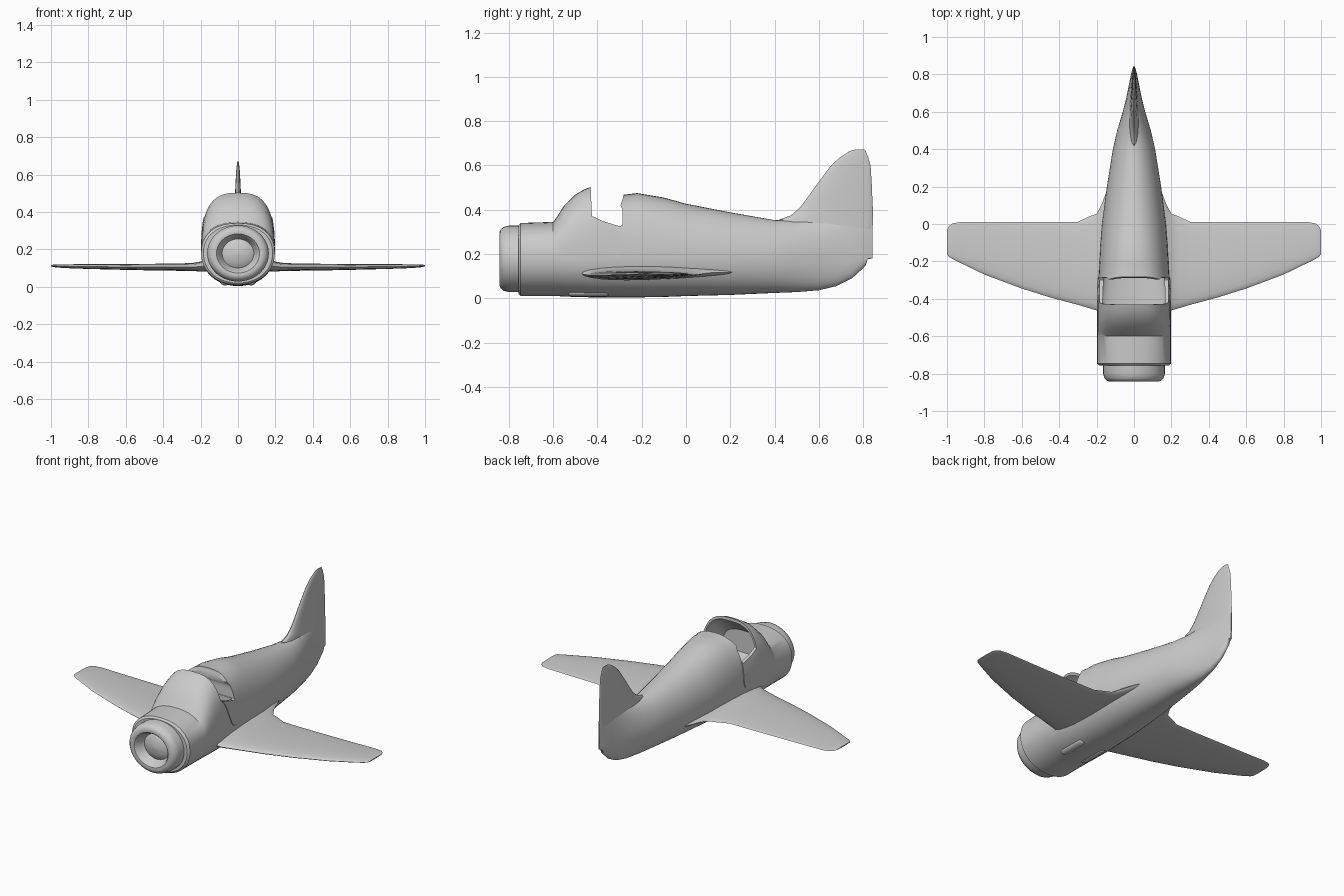
import bpy
import bmesh
from math import sin, cos, pi, copysign

if "Cube" in bpy.data.objects:
    bpy.data.objects.remove(bpy.data.objects["Cube"])

grey = bpy.data.materials.new("plain grey")
grey.use_nodes = True
grey.diffuse_color = (0.6, 0.6, 0.6, 1)
grey.node_tree.nodes["Principled BSDF"].inputs["Base Color"].default_value = (0.6, 0.6, 0.6, 1)


def loft(name, rings):
    """Skin a row of equal-length point rings and cap both ends."""
    bm = bmesh.new()
    rows = [[bm.verts.new(p) for p in ring] for ring in rings]
    for a, b in zip(rows, rows[1:]):
        for i in range(len(a)):
            j = (i + 1) % len(a)
            bm.faces.new((a[i], a[j], b[j], b[i]))
    bm.faces.new(rows[0])
    bm.faces.new(rows[-1][::-1])
    bmesh.ops.recalc_face_normals(bm, faces=bm.faces)
    mesh = bpy.data.meshes.new(name)
    bm.to_mesh(mesh)
    bm.free()
    mesh.materials.append(grey)
    obj = bpy.data.objects.new(name, mesh)
    bpy.context.collection.objects.link(obj)
    return obj


def body_ring(y, width, low, high, power, mid=None, grow=0.0, count=48):
    """Rounded cross-section whose top half can be squarer than the bottom."""
    mid = min(0.18, (low + high) / 2 + 0.02) if mid is None else mid
    ring = []
    for i in range(count):
        c, s = cos(2 * pi * i / count), sin(2 * pi * i / count)
        e = 2 / (power if s > 0 else 2.1)
        height = (high - mid if s > 0 else mid - low) + grow
        ring.append((copysign(abs(c) ** e, c) * (width + grow), y,
                     mid + copysign(abs(s) ** e, s) * height))
    return ring


def foil(lead, trail, half, count=24):
    """Thin symmetric section as (chord position, thickness offset) pairs."""
    pts = []
    for i in range(count):
        a = 2 * pi * i / count
        t = (1 - cos(a)) / 2
        pts.append((lead + (trail - lead) * t, half * sin(a) * (1.25 - 0.6 * t)))
    return pts


def prism(name, outline):
    return loft(name, [[(x, y, z) for y, z in outline] for x in (-0.4, 0.4)])


def boolean(obj, cutter, operation):
    mod = obj.modifiers.new("cut", "BOOLEAN")
    mod.object, mod.operation, mod.solver = cutter, operation, "EXACT"
    bpy.context.view_layer.objects.active = obj
    bpy.ops.object.modifier_apply(modifier=mod.name)


def smooth(obj, angle=0.6):
    bpy.ops.object.select_all(action="DESELECT")
    obj.select_set(True)
    bpy.context.view_layer.objects.active = obj
    bpy.ops.object.shade_smooth_by_angle(angle=angle)


# Fuselage with windscreen hump: y, half width, bottom, top, squareness
stations = [
    (-0.757, 0.185, 0.02, 0.33, 2.2), (-0.747, 0.197, 0.01, 0.34, 2.3),
    (-0.60, 0.197, 0.01, 0.345, 2.4), (-0.585, 0.197, 0.01, 0.365, 2.5),
    (-0.55, 0.197, 0.008, 0.42, 2.7), (-0.50, 0.197, 0.006, 0.468, 2.8),
    (-0.46, 0.197, 0.005, 0.492, 2.8), (-0.42, 0.197, 0.004, 0.507, 2.8),
    (-0.28, 0.19, 0.004, 0.468, 2.6), (-0.22, 0.187, 0.004, 0.475, 2.4),
    (-0.10, 0.18, 0.006, 0.455, 2.2), (0.0, 0.172, 0.01, 0.427, 2.1),
    (0.20, 0.145, 0.015, 0.388, 2.0), (0.40, 0.113, 0.024, 0.353, 2.0),
    (0.50, 0.09, 0.028, 0.35, 1.9), (0.60, 0.06, 0.036, 0.36, 1.8),
    (0.68, 0.04, 0.055, 0.37, 1.8), (0.75, 0.026, 0.09, 0.38, 1.8),
    (0.81, 0.014, 0.145, 0.39, 1.8), (0.842, 0.004, 0.24, 0.40, 1.8)]
fuselage = loft("fuselage", [body_ring(*s) for s in stations])
door = loft("cockpit_side_panel", [body_ring(*s, grow=0.004) for s in stations])

# Cockpit opening, cavity and side panel outline
opening = prism("opening_cutter", [
    (-0.435, 0.6), (-0.425, 0.37), (-0.38, 0.35), (-0.30, 0.325), (-0.288, 0.33),
    (-0.286, 0.40), (-0.296, 0.42), (-0.284, 0.455), (-0.27, 0.6)])
cavity = loft("cavity_cutter", [body_ring(*s, mid=0.27) for s in [
    (-0.56, 0.14, 0.24, 0.375, 2.6), (-0.52, 0.16, 0.22, 0.425, 2.8),
    (-0.47, 0.17, 0.22, 0.465, 2.8), (-0.42, 0.175, 0.22, 0.488, 2.8),
    (-0.29, 0.165, 0.22, 0.445, 2.6)]])
panel = prism("panel_cutter", [
    (-0.42, 0.37), (-0.39, 0.33), (-0.36, 0.25), (-0.335, 0.20), (-0.315, 0.18),
    (-0.297, 0.18), (-0.288, 0.21), (-0.286, 0.33), (-0.30, 0.325), (-0.38, 0.35)])
boolean(door, panel, "INTERSECT")
for part in (fuselage, door):
    boolean(part, cavity, "DIFFERENCE")
boolean(fuselage, opening, "DIFFERENCE")
for cutter in (opening, cavity, panel):
    bpy.data.objects.remove(cutter)
smooth(fuselage)
smooth(door)

# Nose cowl ring with recessed hub: y, radius
profile = [(-0.74, 0.165), (-0.80, 0.165), (-0.825, 0.158), (-0.838, 0.145),
           (-0.843, 0.13), (-0.841, 0.115), (-0.832, 0.106), (-0.80, 0.095),
           (-0.785, 0.085), (-0.79, 0.078), (-0.80, 0.05), (-0.808, 0.004)]
cowl = loft("nose_cowl", [
    [(r * cos(i * pi / 20), y, 0.178 + 0.91 * r * sin(i * pi / 20)) for i in range(40)]
    for y, r in profile])
smooth(cowl)

# Wings with flared roots: x, leading y, trailing y, centre z, half thickness
wing_rows = [
    (0.08, -0.48, 0.27, 0.118, 0.036), (0.13, -0.48, 0.22, 0.118, 0.034),
    (0.175, -0.475, 0.10, 0.115, 0.034), (0.20, -0.462, 0.055, 0.108, 0.027),
    (0.24, -0.45, 0.04, 0.106, 0.022), (0.30, -0.432, 0.012, 0.105, 0.02),
    (0.45, -0.392, 0.01, 0.105, 0.018), (0.60, -0.345, 0.01, 0.106, 0.016),
    (0.80, -0.27, 0.01, 0.108, 0.013), (0.93, -0.207, 0.01, 0.11, 0.010),
    (0.97, -0.187, 0.003, 0.111, 0.008), (0.99, -0.175, -0.012, 0.112, 0.006),
    (1.0, -0.16, -0.035, 0.112, 0.003)]
for side, label in ((1, "left"), (-1, "right")):
    wing = loft(label + "_wing", [[(side * x, y, zc + t) for y, t in foil(lead, trail, half)]
                                  for x, lead, trail, zc, half in wing_rows])
    smooth(wing)

    # Oblong stub under the belly
    bpy.ops.mesh.primitive_uv_sphere_add(segments=20, ring_count=12, radius=1,
                                         location=(side * 0.075, -0.44, 0.02))
    stub = bpy.context.object
    stub.name = label + "_belly_stub"
    for v in stub.data.vertices:
        shift = copysign(0.07, v.co.y) if abs(v.co.y) > 1e-4 else 0
        v.co = (v.co.x * 0.022, v.co.y * 0.022 + shift, v.co.z * 0.012)
    stub.rotation_euler.y = -side * 0.3
    stub.data.materials.append(grey)
    smooth(stub)

# Tail fin: z, leading y, trailing y, half thickness
fin_rows = [
    (0.20, 0.46, 0.832, 0.03), (0.30, 0.41, 0.842, 0.028), (0.355, 0.42, 0.845, 0.024),
    (0.375, 0.475, 0.845, 0.022), (0.41, 0.515, 0.844, 0.02), (0.45, 0.545, 0.842, 0.018),
    (0.52, 0.595, 0.839, 0.015), (0.60, 0.655, 0.834, 0.011), (0.64, 0.70, 0.822, 0.008),
    (0.665, 0.74, 0.812, 0.004), (0.672, 0.765, 0.805, 0.002)]
fin = loft("tail_fin", [[(t, y, z) for y, t in foil(lead, trail, half)]
                        for z, lead, trail, half in fin_rows])
smooth(fin)
